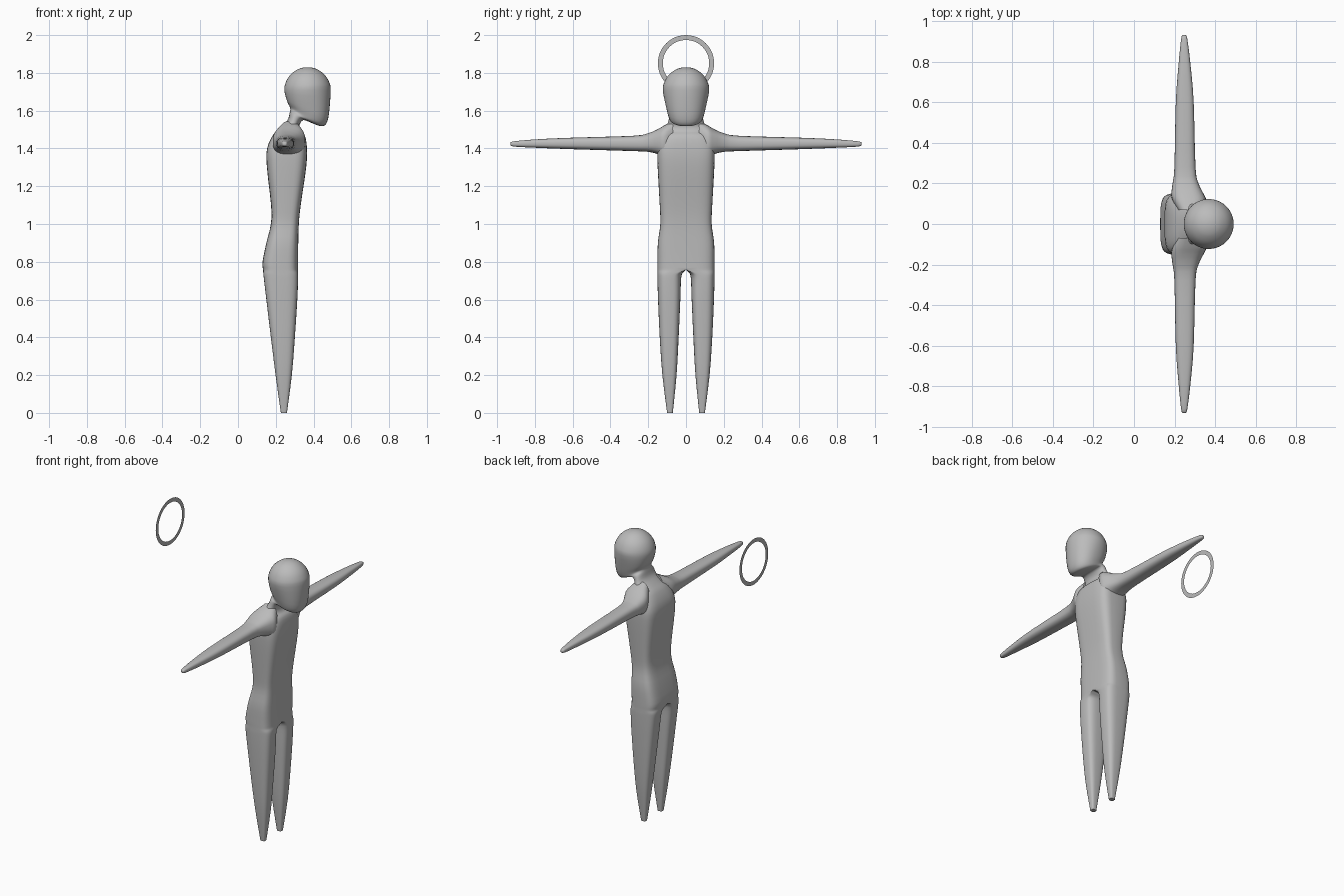
import bpy, bmesh, math

if "Cube" in bpy.data.objects:
    bpy.data.objects.remove(bpy.data.objects["Cube"])

grey = bpy.data.materials.new("plain grey")
grey.diffuse_color = (0.5, 0.5, 0.5, 1)
grey.use_nodes = True
grey.node_tree.nodes["Principled BSDF"].inputs["Base Color"].default_value = grey.diffuse_color


def smooth_rows(rows, steps=3):
    """Catmull-Rom interpolation of section rows."""
    out = []
    for i in range(len(rows) - 1):
        a, b, c, d = (rows[max(0, min(len(rows) - 1, i + k))] for k in (-1, 0, 1, 2))
        for s in range(steps):
            t = s / steps
            out.append([0.5 * (2 * q + (r - p) * t + (2 * p - 5 * q + 4 * r - w) * t * t
                               + (3 * q - p - 3 * r + w) * t ** 3)
                        for p, q, r, w in zip(a, b, c, d)])
    return out + [list(rows[-1])]


def unit_ring(power, count):
    """Rounded-box outline inside the unit square."""
    def bend(v):
        return math.copysign(abs(v) ** (2 / power), v) if abs(v) > 1e-9 else 0.0
    angles = [2 * math.pi * i / count for i in range(count)]
    return [(bend(math.cos(t)), bend(math.sin(t))) for t in angles]


def finish(name, bm, angle):
    mesh = bpy.data.meshes.new(name)
    bm.to_mesh(mesh)
    bm.free()
    mesh.materials.append(grey)
    obj = bpy.data.objects.new(name, mesh)
    bpy.context.collection.objects.link(obj)
    bpy.ops.object.select_all(action='DESELECT')
    obj.select_set(True)
    bpy.context.view_layer.objects.active = obj
    bpy.ops.object.shade_smooth_by_angle(angle=math.radians(angle))
    return obj


def loft(name, rings, angle=50):
    """Skin a list of rings, leaving the mirror plane open, then mirror over y."""
    bm = bmesh.new()
    loops = [[bm.verts.new(p) for p in ring] for ring in rings]
    for a, b in zip(loops, loops[1:]):
        for i in range(len(a)):
            j = (i + 1) % len(a)
            bm.faces.new((a[i], a[j], b[j], b[i]))
    bm.faces.new(loops[0][::-1])
    bm.faces.new(loops[-1])
    bmesh.ops.recalc_face_normals(bm, faces=bm.faces)
    inner = [f for f in bm.faces if all(v.co.y < 1e-4 for v in f.verts)]
    bmesh.ops.delete(bm, geom=inner, context='FACES')
    bmesh.ops.remove_doubles(bm, verts=bm.verts, dist=1e-5)
    obj = finish(name, bm, angle)
    mod = obj.modifiers.new("mirror", 'MIRROR')
    mod.use_axis = (False, True, False)
    mod.merge_threshold = 0.0005


# Leg sections: height, back x, front x, inner y, outer y
legs = [
    (0.00, .227, .259, .070, .100),
    (0.20, .199, .285, .050, .125),
    (0.40, .174, .301, .039, .139),
    (0.60, .150, .314, .030, .148),
    (0.71, .137, .318, .026, .151),
]
# Torso sections: height, back x, front x, half width
torso = [
    (0.76, .132, .318, .151),
    (0.80, .130, .318, .151),
    (0.90, .150, .319, .149),
    (1.00, .174, .322, .136),
    (1.10, .175, .332, .139),
    (1.30, .153, .361, .150),
    (1.40, .154, .365, .151),
]
# Neck and jaw sections, tilted: back height, front height, back x, front x, half width
neck = [
    (1.475, 1.465, .188, .355, .138),
    (1.51, 1.49, .222, .333, .115),
    (1.55, 1.52, .262, .325, .096),
    (1.59, 1.55, .274, .345, .088),
    (1.605, 1.535, .277, .390, .086),
    (1.615, 1.518, .276, .437, .088),
    (1.625, 1.528, .272, .465, .093),
    (1.65, 1.58, .260, .481, .104),
]
# Common form: back z, front z, back x, front x, inner y, middle y, outer y, roundness
body = [(z, z, b, f, yi, .086, yo, 3.2) for z, b, f, yi, yo in legs]
body.append((0.74, 0.74, .134, .318, .018, .060, .151, 3.7))
body += [(z, z, b, f, 0, 0, w, 4) for z, b, f, w in torso]
body += [(zb, zf, b, f, 0, 0, w, 3 if zb < 1.5 else 2.3) for zb, zf, b, f, w in neck]
# Round skull dome
for degrees in (0, 20, 40, 60, 75, 86):
    t = math.radians(degrees)
    r, z = .123 * math.cos(t), 1.707 + .123 * math.sin(t)
    body.append((z, z, .368 - r, .368 + r, 0, 0, r, 2))

rings = []
for zb, zf, xb, xf, yi, ym, yo, power in smooth_rows(body):
    yi, ym = max(yi, 0), max(ym, 0)
    ring = []
    for u, v in unit_ring(power, 40):
        y = ym + v * ((yo - ym) if v > 0 else (ym - yi))
        k = (u + 1) / 2
        ring.append((xb + (xf - xb) * k, max(y, 0), max(0, zb + (zf - zb) * k)))
    rings.append(ring)
loft("body", rings)

# Arm sections: y, back x, front x, low z, high z
arm = [
    (.07, .215, .335, 1.350, 1.545),
    (.115, .190, .355, 1.352, 1.522),
    (.15, .184, .342, 1.370, 1.502),
    (.20, .190, .318, 1.382, 1.481),
    (.28, .199, .303, 1.386, 1.467),
    (.60, .206, .294, 1.396, 1.457),
    (.78, .219, .279, 1.403, 1.449),
    (.91, .232, .263, 1.410, 1.438),
    (.93, .240, .255, 1.419, 1.430),
]
rings = []
for y, xb, xf, zl, zh in smooth_rows(arm):
    rings.append([((xb + xf) / 2 + u * (xf - xb) / 2, y, (zl + zh) / 2 + v * (zh - zl) / 2)
                  for u, v in unit_ring(2.7, 28)])
loft("arms", rings)

# Flat upright ring standing apart behind the head
bm = bmesh.new()
count = 48
pairs = []
for i in range(count):
    t = 2 * math.pi * i / count
    pairs.append([bm.verts.new((-.49, r * math.sin(t), 1.851 + r * math.cos(t)))
                  for r in (.123, .149)])
for i in range(count):
    a, b = pairs[i], pairs[(i + 1) % count]
    bm.faces.new((a[0], a[1], b[1], b[0]))
bmesh.ops.recalc_face_normals(bm, faces=bm.faces)
finish("halo_ring", bm, 30)
